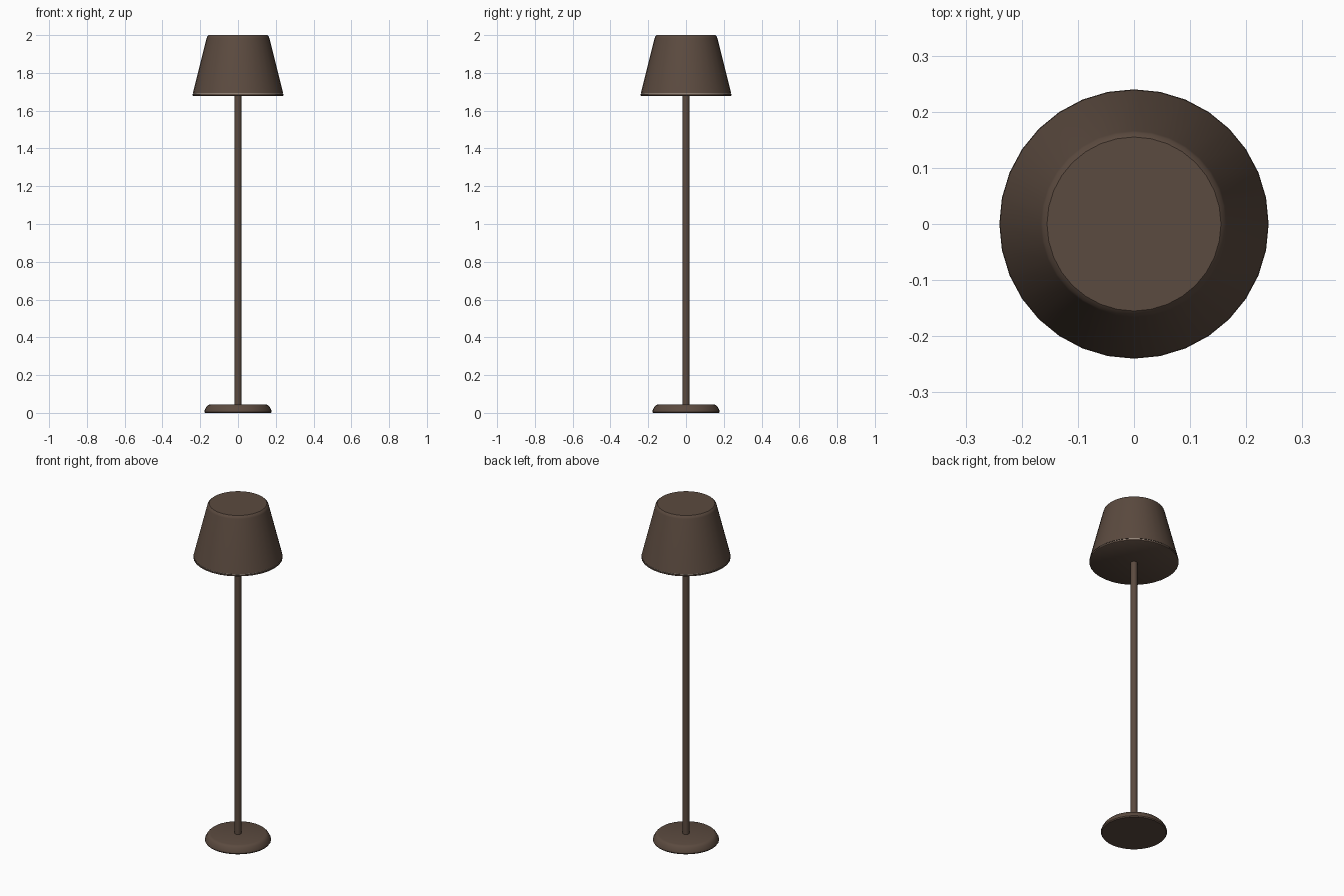
import bpy
import bmesh
from math import radians
from mathutils import Matrix

cube = bpy.data.objects.get("Cube")
if cube:
    bpy.data.objects.remove(cube, do_unlink=True)


def make_material(name, color):
    mat = bpy.data.materials.new(name)
    mat.use_nodes = True
    mat.diffuse_color = (*color, 1)
    bsdf = mat.node_tree.nodes["Principled BSDF"]
    bsdf.inputs["Base Color"].default_value = (*color, 1)
    return mat


bronze = make_material("dark bronze", (0.105, 0.069, 0.05))
cream = make_material("warm cream", (0.6, 0.53, 0.45))


def lathe(name, profile, mat, sides=32):
    """Spin a profile of (radius, height) points around the z axis."""
    bm = bmesh.new()
    verts = [bm.verts.new((r, 0, z)) for r, z in profile]
    edges = [bm.edges.new(pair) for pair in zip(verts, verts[1:])]
    bmesh.ops.spin(bm, geom=verts + edges, cent=(0, 0, 0), axis=(0, 0, 1),
                   angle=radians(360), steps=sides, use_merge=True)
    bmesh.ops.remove_doubles(bm, verts=bm.verts, dist=0.0001)
    bmesh.ops.recalc_face_normals(bm, faces=bm.faces)
    mesh = bpy.data.meshes.new(name)
    bm.to_mesh(mesh)
    bm.free()
    mesh.materials.append(mat)
    obj = bpy.data.objects.new(name, mesh)
    bpy.context.collection.objects.link(obj)
    bpy.ops.object.select_all(action="DESELECT")
    obj.select_set(True)
    bpy.context.view_layer.objects.active = obj
    bpy.ops.object.shade_smooth_by_angle(angle=radians(40))
    return obj


# Weighted foot with a softly rounded upper edge
lathe("base", [(0, 0), (0.174, 0), (0.178, 0.006), (0.177, 0.014), (0.166, 0.034),
               (0.158, 0.042), (0.148, 0.045), (0, 0.045)], bronze)

# Slim upright pole
lathe("pole", [(0, 0.04), (0.018, 0.04), (0.018, 1.69), (0, 1.69)], bronze)

# Tapered shade with a rounded top edge
lathe("shade", [(0, 1.692), (0.239, 1.692), (0.166, 1.984), (0.163, 1.993),
                (0.155, 2.0), (0, 2.0)], bronze)

# Thin light strip between the shade and its closing plate
lathe("light_strip", [(0, 1.687), (0.236, 1.687), (0.236, 1.693), (0, 1.693)], cream)

# Plate closing the underside of the shade
lathe("bottom_plate", [(0, 1.677), (0.236, 1.677), (0.24, 1.68), (0.24, 1.688),
                       (0, 1.688)], bronze)
